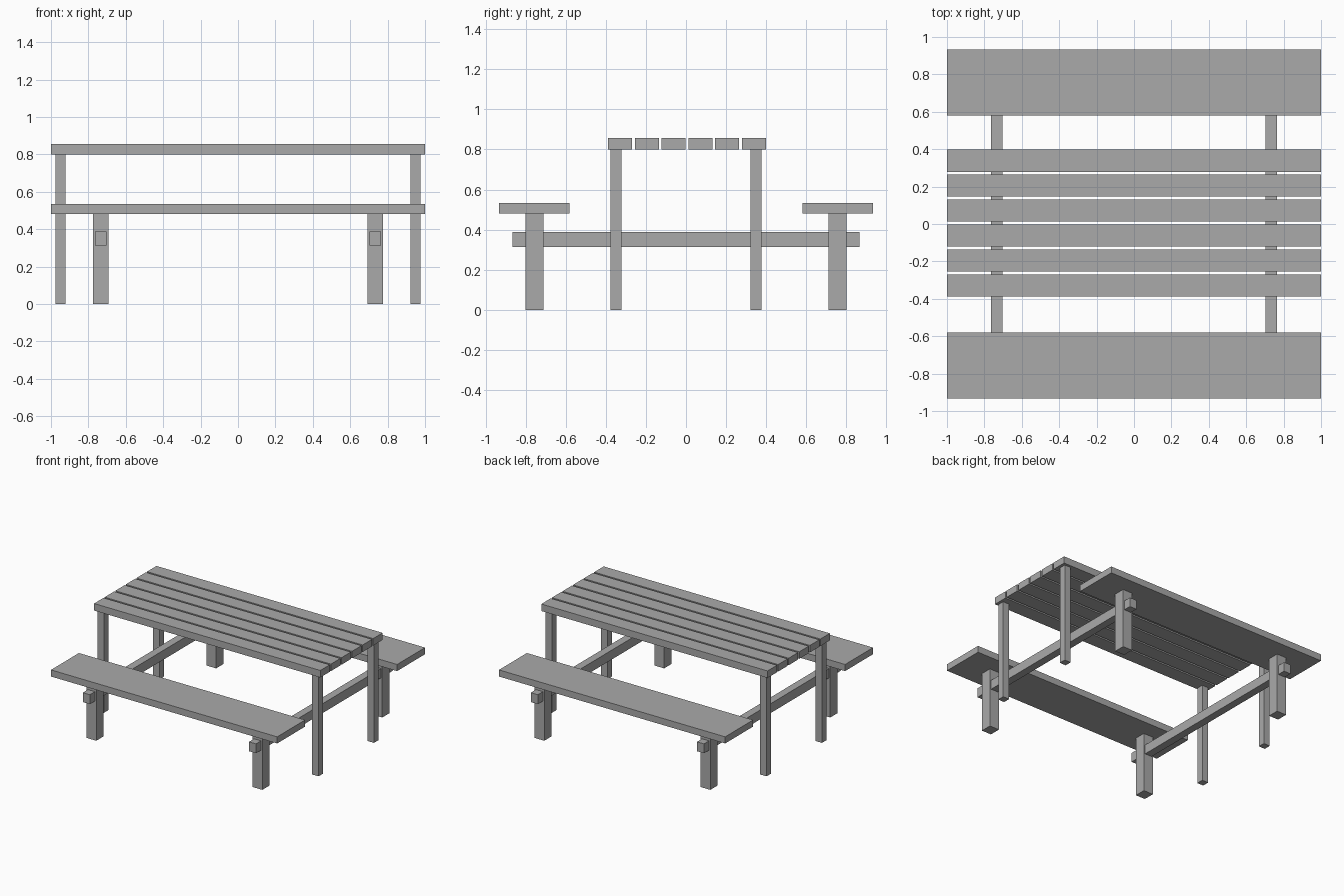
import bpy

if "Cube" in bpy.data.objects:
    bpy.data.objects.remove(bpy.data.objects["Cube"])

# One flat grey for the whole table
grey = bpy.data.materials.new("plain grey")
grey.diffuse_color = (0.4, 0.4, 0.4, 1)
grey.use_nodes = True
grey.node_tree.nodes["Principled BSDF"].inputs["Base Color"].default_value = grey.diffuse_color


def box(name, x, y, z):
    """Box from (min, max) ranges on each axis."""
    bpy.ops.mesh.primitive_cube_add(size=1, location=[(a + b) / 2 for a, b in (x, y, z)])
    ob = bpy.context.object
    ob.name = name
    ob.scale = [b - a for a, b in (x, y, z)]
    bpy.ops.object.transform_apply(location=False, rotation=False, scale=True)
    ob.data.materials.append(grey)
    return ob


def around(centre, width):
    return (centre - width / 2, centre + width / 2)


# Table top planks
for i in range(6):
    box(f"table_plank_{i + 1}", (-1, 1), around(0.005 + (i - 2.5) * 0.1335, 0.119), (0.80, 0.856))

for sx, side in ((-1, "left"), (1, "right")):
    # Long cross beam running through the bench legs
    box(f"cross_beam_{side}", around(sx * 0.7345, 0.062), (-0.866, 0.866), (0.314, 0.389))
    for sy, end in ((-1, "front"), (1, "back")):
        # Slim table legs and stout bench legs
        box(f"table_leg_{end}_{side}", around(sx * 0.949, 0.056), around(sy * 0.35, 0.056), (0, 0.80))
        box(f"bench_leg_{end}_{side}", around(sx * 0.734, 0.085), around(sy * 0.757, 0.09), (0, 0.481))

# Bench seats
for sy, end in ((-1, "front"), (1, "back")):
    box(f"bench_seat_{end}", (-1, 1), around(sy * 0.757, 0.353), (0.481, 0.534))
